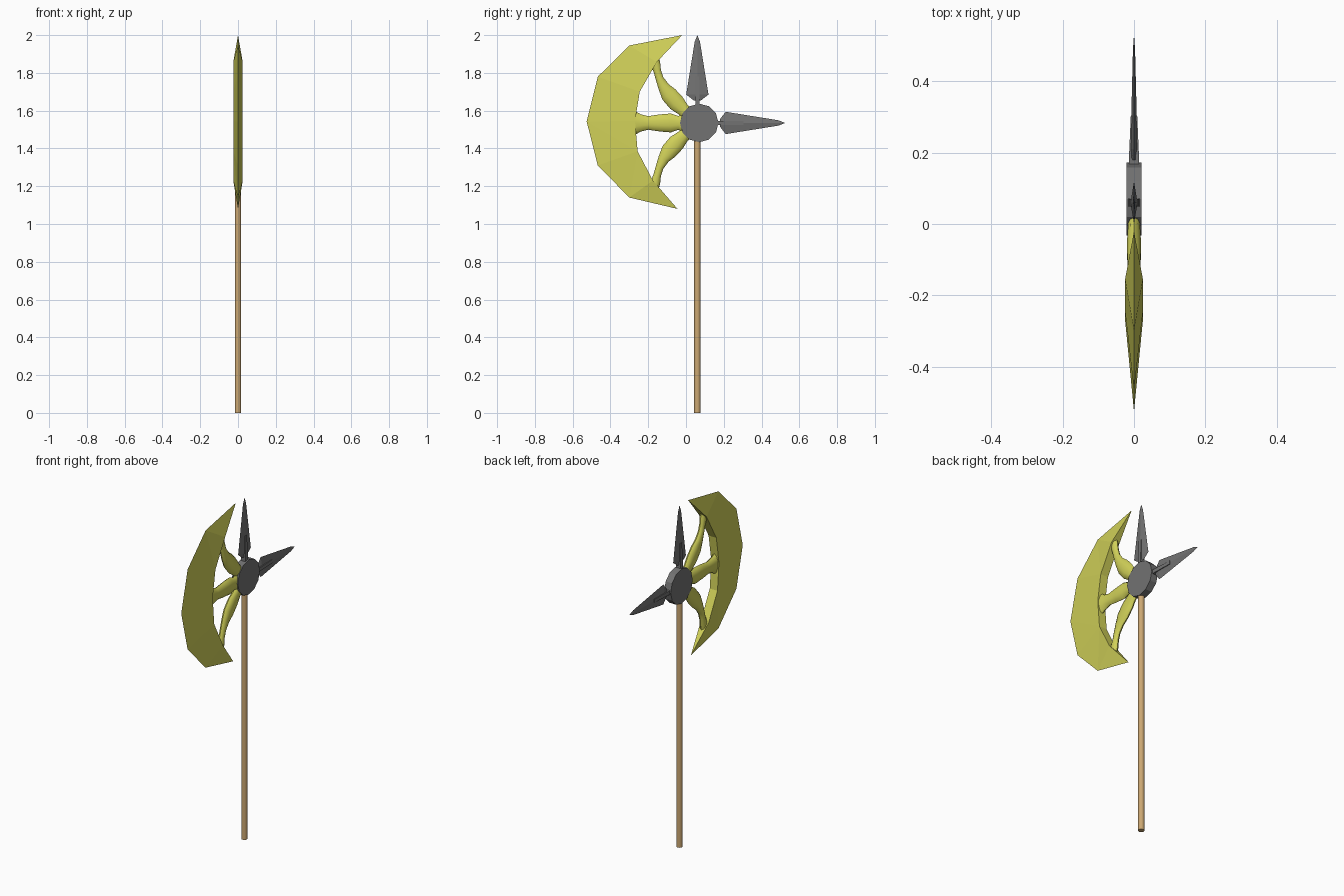
import bpy, bmesh, math
from mathutils import Vector

if "Cube" in bpy.data.objects:
    bpy.data.objects.remove(bpy.data.objects["Cube"])


def material(name, color):
    m = bpy.data.materials.new(name)
    m.diffuse_color = (*color, 1)
    m.use_nodes = True
    m.node_tree.nodes["Principled BSDF"].inputs["Base Color"].default_value = m.diffuse_color
    return m


GOLD = material("yellow blade", (0.64, 0.64, 0.1))
STEEL = material("grey steel", (0.17, 0.17, 0.17))
WOOD = material("tan wood", (0.60, 0.39, 0.17))


def finish(name, bm, mat, smooth=None):
    bmesh.ops.recalc_face_normals(bm, faces=bm.faces)
    me = bpy.data.meshes.new(name)
    bm.to_mesh(me)
    bm.free()
    me.materials.append(mat)
    if smooth:
        me.shade_smooth()
        me.set_sharp_from_angle(angle=math.radians(smooth))
    ob = bpy.data.objects.new(name, me)
    bpy.context.collection.objects.link(ob)
    return ob


def loft(name, stations, sides, mat, smooth=None, turn=0.0):
    """Elliptical rings along a path in the YZ plane.
    station = (y, z, half width in plane, half thickness in x)"""
    bm = bmesh.new()
    rings = []
    pts = [Vector((0, s[0], s[1])) for s in stations]
    for i, (y, z, w, t) in enumerate(stations):
        d = (pts[min(i + 1, len(pts) - 1)] - pts[max(i - 1, 0)]).normalized()
        n = Vector((0, -d.z, d.y))
        ring = []
        for k in range(sides):
            a = turn + 2 * math.pi * k / sides
            ring.append(bm.verts.new(pts[i] + n * w * math.cos(a) + Vector((t * math.sin(a), 0, 0))))
        rings.append(ring)
    for r0, r1 in zip(rings, rings[1:]):
        for k in range(sides):
            j = (k + 1) % sides
            bm.faces.new((r0[k], r0[j], r1[j], r1[k]))
    bm.faces.new(rings[0])
    bm.faces.new(rings[-1])
    return finish(name, bm, mat, smooth)


HY, HZ = 0.06, 1.535   # hub axis

# Wooden shaft
loft("handle", [(HY, 0, 0.017, 0.017), (HY, 1.46, 0.017, 0.017)], 12, WOOD, 40)

# Round steel hub, a 12-sided disc facing sideways
bm = bmesh.new()
bmesh.ops.create_cone(bm, cap_ends=True, segments=12, radius1=0.102, radius2=0.102, depth=0.042)
for v in bm.verts:
    x, y, z = v.co
    v.co = (z, HY + 0.01 + x, HZ + y)
finish("hub", bm, STEEL)


# Spear points with a rod running into each, one up and one back
def along(direction, profile):
    dy, dz = direction
    return [(HY + dy * r, HZ + dz * r, w, t) for r, w, t in profile]


for label, direction in (("top", (0, 1)), ("back", (1, 0))):
    loft(label + "_spike", along(direction, [
        (0.120, 0.020, 0.008), (0.150, 0.059, 0.010),
        (0.430, 0.014, 0.003), (0.464, 0.0005, 0.0005)]), 4, STEEL)
    k = math.sqrt(2)
    loft(label + "_spike_rod", along(direction, [
        (0.06, 0.011 * k, 0.016 * k), (0.13, 0.011 * k, 0.014 * k),
        (0.245, 0.010 * k, 0.009 * k)]), 4, STEEL, turn=math.pi / 4)

# Crescent blade: sharp outer edge, thick flat inner edge, pointed tips
outer = [(-0.02, 2.0), (-0.30, 1.945), (-0.467, 1.78), (-0.526, 1.543),
         (-0.467, 1.31), (-0.30, 1.14), (-0.045, 1.08)]
inner = [(-0.155, 1.857), (-0.245, 1.70), (-0.27, 1.545), (-0.256, 1.385), (-0.175, 1.23)]
bm = bmesh.new()
edge = [bm.verts.new((0, y, z)) for y, z in outer]
walls = []
for s in (-1, 1):
    side = [bm.verts.new((s * 0.025, y, z)) for y, z in inner]
    wall = [edge[0]] + side + [edge[-1]]
    walls.append(wall)
    for i in range(6):
        quad = (edge[i], edge[i + 1], wall[i + 1], wall[i])
        bm.faces.new(list(dict.fromkeys(quad)))
for i in range(6):
    quad = (walls[0][i], walls[0][i + 1], walls[1][i + 1], walls[1][i])
    bm.faces.new(list(dict.fromkeys(quad)))
bmesh.ops.triangulate(bm, faces=bm.faces)
finish("crescent_blade", bm, GOLD)

# Organic arms joining the hub to the blade
loft("middle_arm", [
    (0.02, HZ, 0.050, 0.019), (-0.01, HZ, 0.052, 0.019), (-0.04, HZ, 0.036, 0.017),
    (-0.08, HZ, 0.050, 0.020), (-0.14, HZ, 0.045, 0.019), (-0.20, HZ, 0.036, 0.017),
    (-0.24, HZ, 0.046, 0.019), (-0.275, HZ, 0.066, 0.021)], 10, GOLD, 40)
curve = [
    (0.02, 0.04, 0.036, 0.019), (-0.015, 0.07, 0.034, 0.018), (-0.05, 0.105, 0.045, 0.020),
    (-0.09, 0.15, 0.044, 0.020), (-0.118, 0.19, 0.030, 0.018), (-0.14, 0.235, 0.021, 0.016),
    (-0.152, 0.275, 0.020, 0.016), (-0.162, 0.315, 0.026, 0.018), (-0.175, 0.35, 0.030, 0.016)]
for label, s in (("upper", 1), ("lower", -1)):
    loft(label + "_arm", [(y, HZ + s * z, w, t) for y, z, w, t in curve], 10, GOLD, 40)
